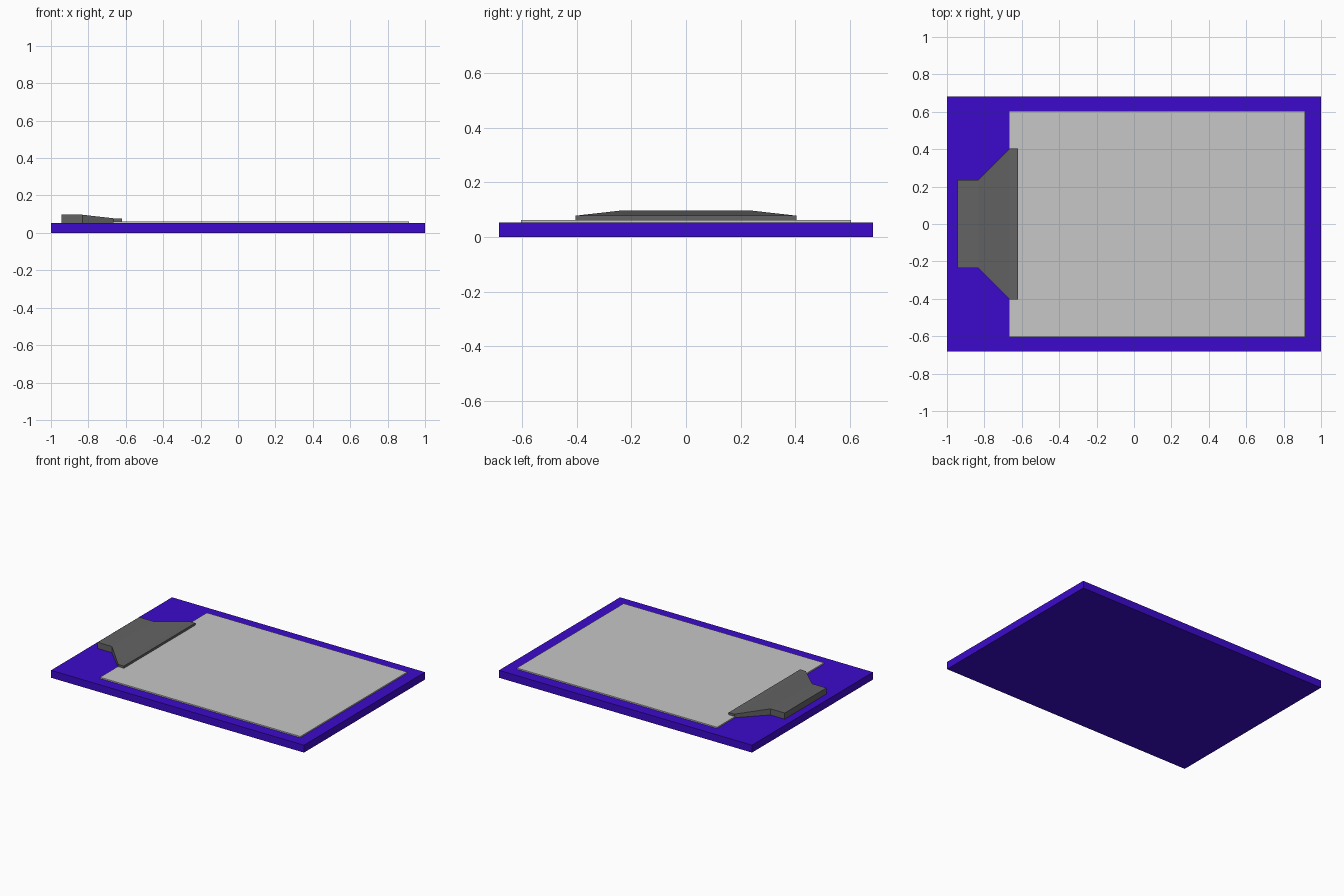
import bpy, bmesh

if "Cube" in bpy.data.objects:
    bpy.data.objects.remove(bpy.data.objects["Cube"])


def material(name, rgb):
    m = bpy.data.materials.new(name)
    m.diffuse_color = (*rgb, 1)
    m.use_nodes = True
    m.node_tree.nodes["Principled BSDF"].inputs["Base Color"].default_value = m.diffuse_color
    return m


blue = material("blue_violet", (0.045, 0.003, 0.6))
grey = material("paper_grey", (0.57, 0.57, 0.57))
dark = material("dark_grey", (0.125, 0.125, 0.125))


def prism(name, sections, mat):
    """Loft rectangular cross-sections along x: (x, half_width, z_bottom, z_top)."""
    bm = bmesh.new()
    rings = [[bm.verts.new((x, y, z)) for y, z in ((-w, b), (w, b), (w, t), (-w, t))]
             for x, w, b, t in sections]
    for a, c in zip(rings, rings[1:]):
        for i in range(4):
            j = (i + 1) % 4
            bm.faces.new((a[i], a[j], c[j], c[i]))
    bm.faces.new(rings[0])
    bm.faces.new(rings[-1])
    bmesh.ops.recalc_face_normals(bm, faces=bm.faces)
    me = bpy.data.meshes.new(name)
    bm.to_mesh(me)
    bm.free()
    me.materials.append(mat)
    ob = bpy.data.objects.new(name, me)
    bpy.context.collection.objects.link(ob)
    return ob


# Backing board
prism("board", [(-1, 0.683, 0, 0.053), (1, 0.683, 0, 0.053)], blue)

# Paper sheet
prism("paper", [(-0.668, 0.603, 0.053, 0.062), (0.915, 0.603, 0.053, 0.062)], grey)

# Clip: raised narrow grip, flaring down to a wide jaw that overlaps the paper
prism("clip", [(-0.945, 0.235, 0.053, 0.097),
               (-0.832, 0.235, 0.053, 0.097),
               (-0.665, 0.403, 0.053, 0.078),
               (-0.62, 0.403, 0.053, 0.078)], dark)
